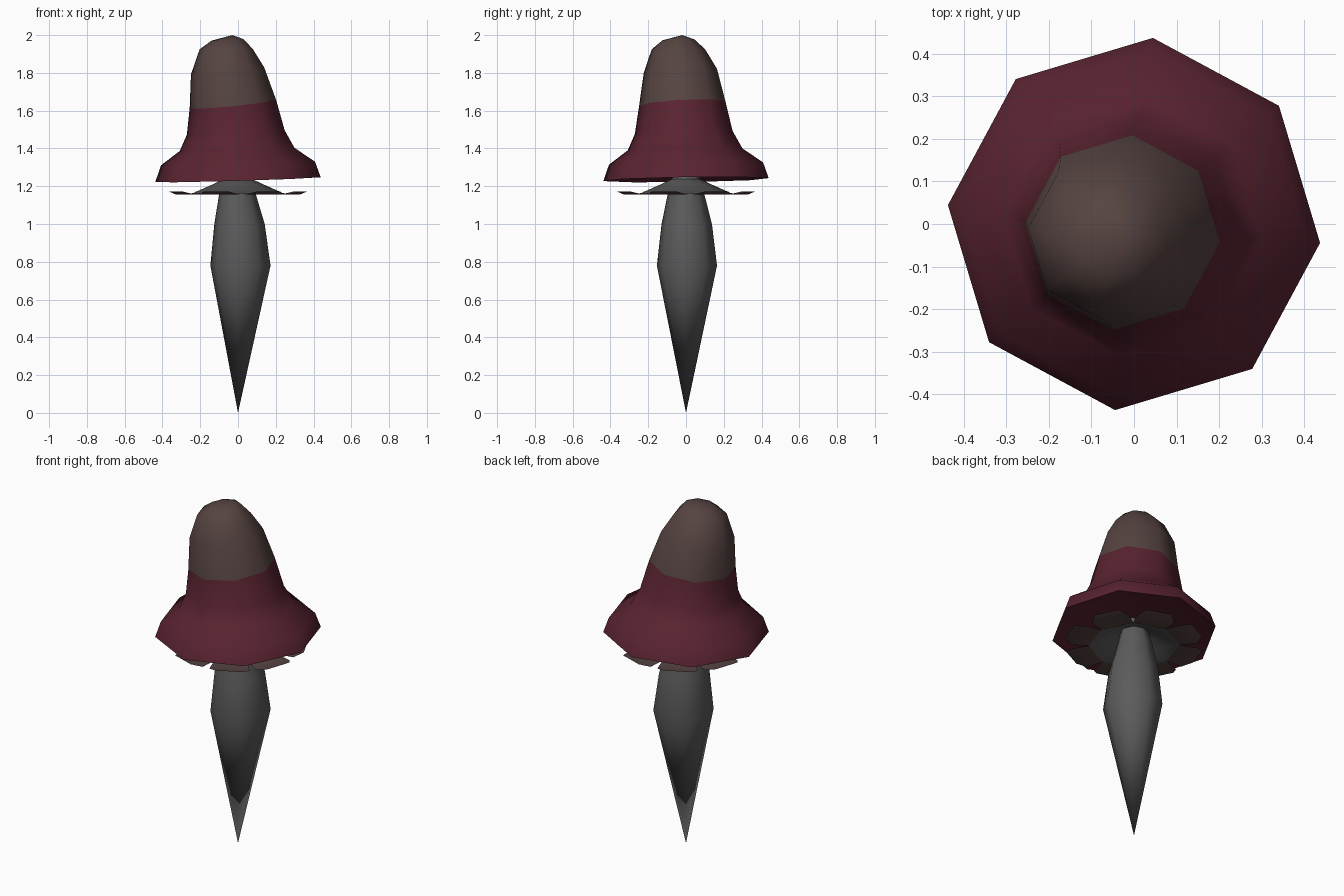
import bpy
import bmesh
from math import radians, cos, sin

cube = bpy.data.objects.get("Cube")
if cube:
    bpy.data.objects.remove(cube)

SIDES = 8


def material(name, rgb):
    mat = bpy.data.materials.new(name)
    mat.use_nodes = True
    colour = (*rgb, 1)
    mat.diffuse_color = colour
    bsdf = mat.node_tree.nodes["Principled BSDF"]
    bsdf.inputs["Base Color"].default_value = colour
    bsdf.inputs["Roughness"].default_value = 0.8
    return mat


maroon = material("maroon", (0.1, 0.017, 0.03))
brown = material("brown", (0.092, 0.057, 0.053))
grey = material("grey", (0.105, 0.105, 0.105))


def polar(r, degrees, z):
    a = radians(degrees)
    return (r * cos(a), r * sin(a), z)


def add_ring(bm, z, r, cx=0, cy=0, tilt=0, turn=0):
    """One cross-section; tilt raises the +x side, and the +y side by half."""
    verts = []
    for i in range(SIDES):
        x, y, _ = polar(r, turn + i * 360 / SIDES, 0)
        verts.append(bm.verts.new((cx + x, cy + y, z + tilt * (x + y / 2))))
    return verts


def bridge(bm, low, high, index=0):
    for i in range(SIDES):
        j = (i + 1) % SIDES
        bm.faces.new((low[i], low[j], high[j], high[i])).material_index = index


def fan(bm, ring, tip, index=0):
    point = bm.verts.new(tip)
    for i in range(SIDES):
        bm.faces.new((ring[i], ring[(i + 1) % SIDES], point)).material_index = index


def finish(bm, name, mats, angle):
    bmesh.ops.recalc_face_normals(bm, faces=bm.faces)
    mesh = bpy.data.meshes.new(name)
    bm.to_mesh(mesh)
    bm.free()
    for mat in mats:
        mesh.materials.append(mat)
    mesh.shade_smooth()
    mesh.set_sharp_from_angle(angle=radians(angle))
    obj = bpy.data.objects.new(name, mesh)
    bpy.context.collection.objects.link(obj)
    return obj


# Cap: hollow underside, flared rim, leaning dome; brown above the sixth section
bm = bmesh.new()
sections = [
    (1.29, 0.22, 0, 0, 0.02),
    (1.235, 0.44, 0, 0, 0.03),
    (1.32, 0.41, 0, 0, 0.025),
    (1.395, 0.305, -0.005, -0.005, 0.03),
    (1.485, 0.26, -0.012, -0.012, 0.05),
    (1.635, 0.23, -0.027, -0.02, 0.1),
    (1.81, 0.195, -0.055, -0.03, 0.1),
    (1.925, 0.142, -0.062, -0.04, 0.0),
    (1.975, 0.085, -0.055, -0.04, 0.05),
]
rings = [add_ring(bm, *s, turn=-5.8) for s in sections]
for n in range(len(rings) - 1):
    bridge(bm, rings[n], rings[n + 1], 1 if n >= 5 else 0)
fan(bm, rings[0], (0, 0, 1.3), 0)
fan(bm, rings[-1], (-0.03, -0.02, 2.0), 1)
finish(bm, "cap", (maroon, brown), 60)

# Stem: spindle that tapers to a point at the ground
bm = bmesh.new()
sections = [
    (0.78, 0.16, 0.013, 0.005),
    (1.0, 0.134, 0.008, 0.004),
    (1.16, 0.097, -0.003, 0),
    (1.3, 0.06, 0, 0),
]
rings = [add_ring(bm, *s, turn=-5.8) for s in sections]
for low, high in zip(rings, rings[1:]):
    bridge(bm, low, high)
fan(bm, rings[0], (0, 0, 0))
bm.faces.new(rings[-1])
finish(bm, "stem", (grey,), 60)

# Skirt: shallow collar with one blunt petal on each side
bm = bmesh.new()
TURN = 4
top = add_ring(bm, 1.24, 0.07, turn=TURN)
middle = add_ring(bm, 1.205, 0.145, turn=TURN)
edge = add_ring(bm, 1.163, 0.24, turn=TURN)
bridge(bm, edge, middle)
bridge(bm, middle, top)
for i in range(SIDES):
    centre = TURN + (i + 0.5) * 360 / SIDES
    wide = [bm.verts.new(polar(0.33, centre + s * 19, 1.157)) for s in (-1, 1)]
    tip = [bm.verts.new(polar(0.37, centre + s * 11, 1.172)) for s in (-1, 1)]
    for a, b in (((edge[i], edge[(i + 1) % SIDES]), wide), (wide, tip)):
        bm.faces.new((a[0], b[0], b[1], a[1])).material_index = 1
finish(bm, "skirt", (grey, brown), 60)
